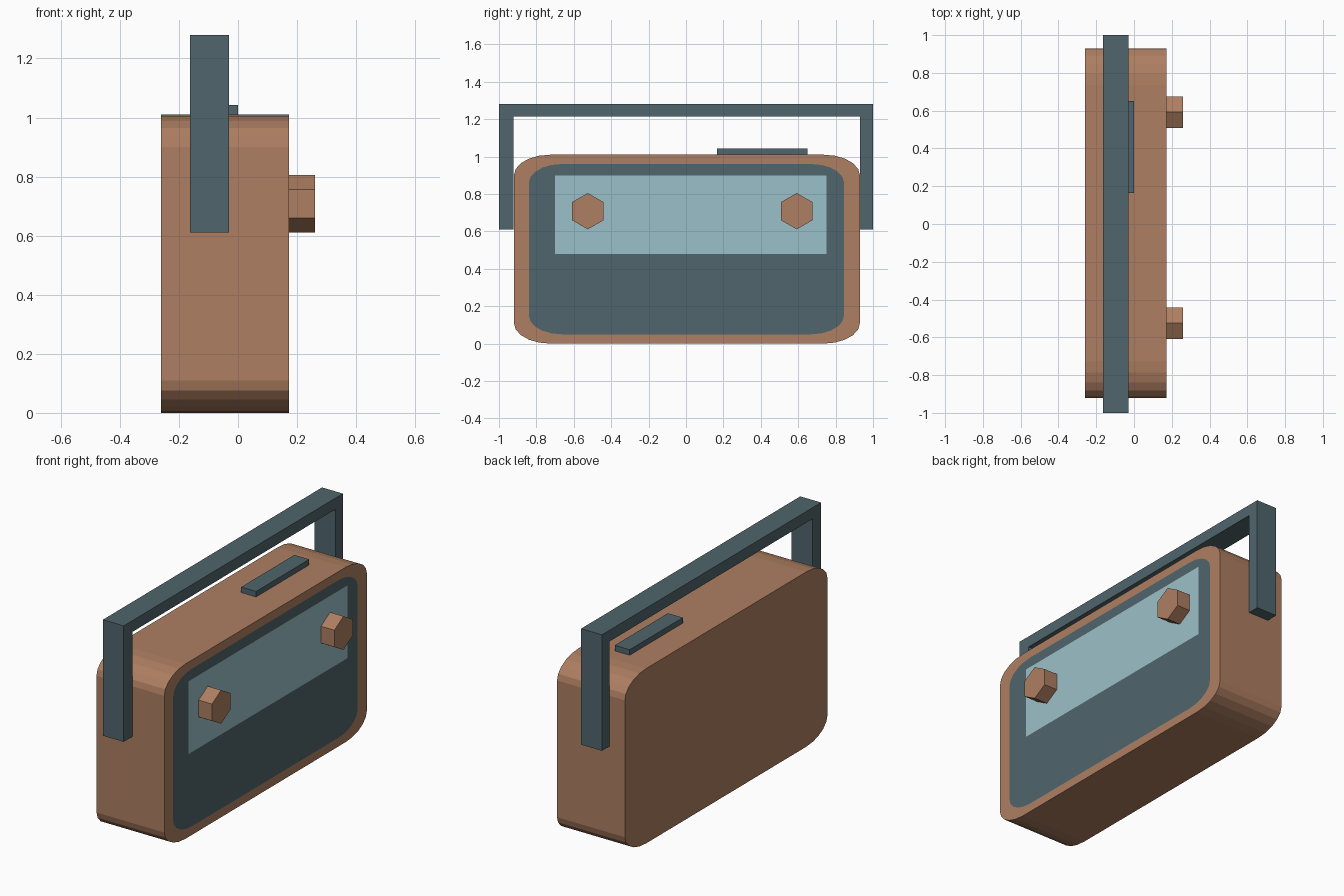
import bpy, bmesh
from math import sin, cos, pi

if "Cube" in bpy.data.objects:
    bpy.data.objects.remove(bpy.data.objects["Cube"])


def material(name, rgb):
    m = bpy.data.materials.new(name)
    m.diffuse_color = (*rgb, 1)
    m.use_nodes = True
    m.node_tree.nodes["Principled BSDF"].inputs["Base Color"].default_value = m.diffuse_color
    return m


COPPER = material("copper", (0.42, 0.21, 0.12))
SLATE = material("slate", (0.08, 0.13, 0.15))
GLASS = material("pale_glass", (0.33, 0.53, 0.58))


def finish(name, bm, *mats):
    bmesh.ops.recalc_face_normals(bm, faces=bm.faces)
    me = bpy.data.meshes.new(name)
    bm.to_mesh(me)
    bm.free()
    ob = bpy.data.objects.new(name, me)
    for m in mats:
        me.materials.append(m)
    bpy.context.collection.objects.link(ob)
    return ob


def rounded(y0, y1, z0, z1, ry, rz, n=5):
    """Rectangle outline in (y, z) with elliptical corners of n segments."""
    corners = [(y1 - ry, z1 - rz), (y0 + ry, z1 - rz),
               (y0 + ry, z0 + rz), (y1 - ry, z0 + rz)]
    return [(cy + ry * cos((q + i / n) * pi / 2), cz + rz * sin((q + i / n) * pi / 2))
            for q, (cy, cz) in enumerate(corners) for i in range(n + 1)]


def loft(rings):
    """Skin a list of (x, outline) rings and cap both ends; returns the last cap too."""
    bm = bmesh.new()
    loops = [[bm.verts.new((x, y, z)) for y, z in pts] for x, pts in rings]
    for a, b in zip(loops, loops[1:]):
        for i in range(len(a)):
            j = (i + 1) % len(a)
            bm.faces.new((a[i], a[j], b[j], b[i]))
    bm.faces.new(loops[0])
    return bm, bm.faces.new(loops[-1])


def prism(name, x0, x1, outline, mat):
    return finish(name, loft([(x0, outline), (x1, outline)])[0], mat)


# Case with the dark panel set flush in its face
outer = rounded(-0.92, 0.93, 0, 1.01, 0.195, 0.11)
inner = rounded(-0.84, 0.845, 0.05, 0.96, 0.175, 0.10)
bm, panel = loft([(-0.26, outer), (0.173, outer), (0.173, inner)])
panel.material_index = 1
finish("radio_case", bm, COPPER, SLATE)

# Dial window
bm = bmesh.new()
bm.faces.new([bm.verts.new((0.1745, y, z)) for y, z in
              ((-0.70, 0.48), (0.75, 0.48), (0.75, 0.90), (-0.70, 0.90))])
bm.normal_update()
finish("dial_window", bm, GLASS)

# Hexagonal knobs
for side, cy in (("left", -0.525), ("right", 0.592)):
    hexagon = [(cy + 0.097 * sin(k * pi / 3), 0.708 + 0.097 * cos(k * pi / 3)) for k in range(6)]
    prism(side + "_knob", 0.173, 0.26, hexagon, COPPER)

# Carrying handle
prism("carry_handle", -0.163, -0.03,
      [(-1, 0.61), (-0.921, 0.61), (-0.921, 1.215), (0.931, 1.215),
       (0.931, 0.61), (1, 0.61), (1, 1.28), (-1, 1.28)], SLATE)

# Top button
prism("top_button", -0.095, 0.0,
      [(0.165, 1.005), (0.65, 1.005), (0.65, 1.042), (0.165, 1.042)], SLATE)
